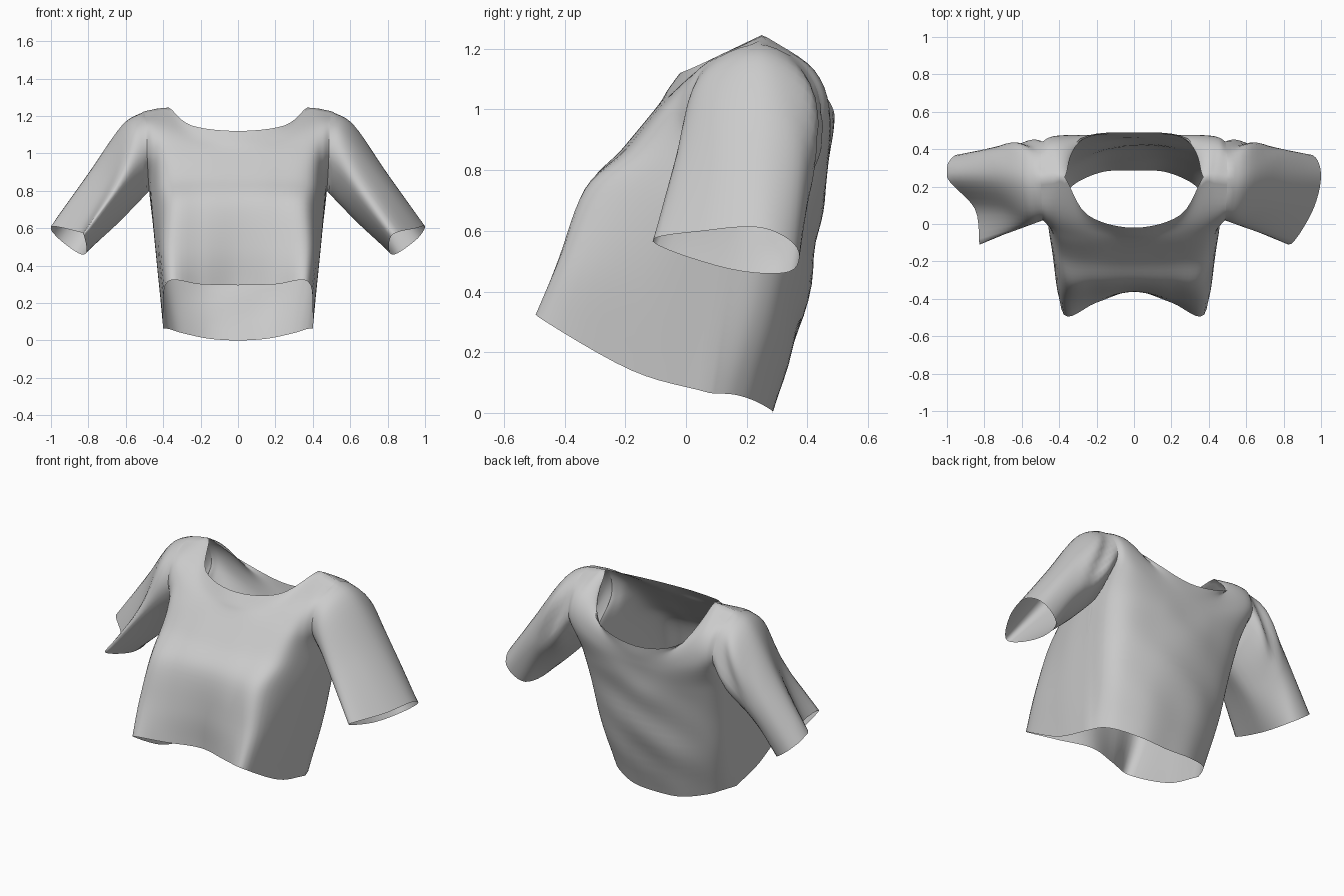
import bpy, bmesh, math
from mathutils import Vector

if "Cube" in bpy.data.objects:
    bpy.data.objects.remove(bpy.data.objects["Cube"])

STEP = 6  # subdivisions per control span


def spline(pts, closed=False):
    """Catmull-Rom curve sampled through the control points."""
    pts = [Vector(p) for p in pts]
    n = len(pts)
    if closed:
        ext = [pts[-1]] + pts + [pts[0], pts[1]]
    else:
        ext = [2 * pts[0] - pts[1]] + pts + [2 * pts[-1] - pts[-2]]
    out = []
    for i in range(n if closed else n - 1):
        a, b, c, d = ext[i:i + 4]
        for k in range(STEP):
            t = k / STEP
            out.append(0.5 * (2 * b + (c - a) * t + (2 * a - 5 * b + 4 * c - d) * t * t
                              + (3 * b - a - 3 * c + d) * t ** 3))
    return out if closed else out + [pts[-1]]


def surface(rows, closed=False):
    """Smooth grid of points through rows of control points."""
    rows = [spline(r, closed) for r in rows]
    return [list(r) for r in zip(*[spline(c) for c in zip(*rows)])]


def add_grid(bm, grid, closed=False, flip=False):
    vs = [[bm.verts.new(p) for p in r] for r in grid]
    n = len(vs[0])
    for r0, r1 in zip(vs, vs[1:]):
        for j in range(n if closed else n - 1):
            k = (j + 1) % n
            f = [r0[j], r0[k], r1[k], r1[j]]
            bm.faces.new(f[::-1] if flip else f)


def finish(bm, name):
    bmesh.ops.remove_doubles(bm, verts=bm.verts, dist=0.002)
    bmesh.ops.recalc_face_normals(bm, faces=bm.faces)
    me = bpy.data.meshes.new(name)
    bm.to_mesh(me)
    bm.free()
    me.shade_smooth()
    ob = bpy.data.objects.new(name, me)
    bpy.context.collection.objects.link(ob)


def mirrored(row):
    """Half row (side to centre) -> full row across the body."""
    return row + [(-x, y, z) for x, y, z in row[-2::-1]]


# Shared edges: side seam, shoulder line and armhole
side = [(.40, .08, .065), (.43, .12, .38), (.455, .15, .62), (.475, .20, .80)]
shoulder = [(.50, .24, 1.225), (.43, .25, 1.24), (.37, .25, 1.245)]
arm_front = [(.485, .03, .97), (.49, .06, 1.14)]
arm_back = [(.485, .43, .97), (.495, .39, 1.14)]

# Panels: rows from hem to neckline, points from side to centre
front = [
    [side[0], (.40, -.18, .14), (.375, -.485, .315), (.2, -.42, .30), (0, -.36, .295)],
    [side[1], (.43, -.15, .42), (.385, -.405, .50), (.2, -.39, .50), (0, -.36, .50)],
    [side[2], (.45, -.07, .67), (.375, -.31, .73), (.2, -.325, .74), (0, -.32, .74)],
    [side[3], (.46, .02, .83), (.39, -.17, .86), (.2, -.205, .87), (0, -.21, .87)],
    [arm_front[0], (.45, -.02, .99), (.38, -.07, 1.01), (.2, -.09, 1.01), (0, -.095, 1.01)],
    [arm_front[1], (.45, .05, 1.14), (.37, .04, 1.13), (.22, -.02, 1.08), (0, -.06, 1.065)],
    shoulder + [(.25, .05, 1.15), (0, -.02, 1.12)],
]
back = [
    [side[0], (.365, .16, .06), (.30, .225, .04), (.16, .28, .01), (0, .285, 0)],
    [side[1], (.41, .23, .34), (.34, .31, .33), (.18, .37, .32), (0, .385, .32)],
    [side[2], (.44, .28, .60), (.36, .37, .60), (.18, .42, .60), (0, .44, .60)],
    [side[3], (.46, .34, .80), (.37, .42, .78), (.18, .455, .76), (0, .46, .76)],
    [arm_back[0], (.45, .46, .97), (.37, .475, .95), (.18, .475, .88), (0, .475, .86)],
    [arm_back[1], (.45, .42, 1.13), (.37, .43, 1.11), (.21, .475, .97), (0, .485, .92)],
    shoulder + [(.29, .455, 1.05), (0, .49, .97)],
]

# Body
bm = bmesh.new()
armhole = []
for panel, is_back in ((front, False), (back, True)):
    grid = surface([mirrored(r) for r in panel])
    top, n = grid[-1], len(grid[-1])
    for j in range(2 * STEP + 1):  # both panels meet on the same shoulder line
        i = min(j // STEP, 1)
        p = Vector(shoulder[i]).lerp(Vector(shoulder[i + 1]), j / STEP - i)
        top[j] = p
        top[n - 1 - j] = Vector((-p.x, p.y, p.z))
    edge = [r[0].copy() for r in grid[3 * STEP:]]
    armhole += edge[:-1] if is_back else edge[:0:-1]
    if is_back:  # soft diagonal folds across the back
        for r in grid[1:-1]:
            for p in r:
                mask = max(0, 1 - (p.x / .4) ** 2) * max(0, 1 - ((p.z - .45) / .4) ** 2)
                p.y += .007 * mask * math.sin(20 * (p.z - .6 * p.x) + 6 * p.x * p.z)
    add_grid(bm, grid, flip=not is_back)
finish(bm, "shirt_body")

# Sleeves: rings from armhole to cuff (top, front top, front, bottom, back, back top)
rings = [
    [shoulder[0], arm_front[1], arm_front[0], side[3], arm_back[0], arm_back[1]],
    [(.62, .24, 1.15), (.58, .05, 1.08), (.56, .0, .90), (.56, .20, .71),
     (.59, .43, .84), (.63, .40, 1.04)],
    [(.80, .25, .89), (.75, .07, .87), (.68, -.05, .75), (.67, .20, .60),
     (.74, .385, .66), (.80, .385, .80)],
    [(1.0, .25, .61), (.95, .06, .60), (.825, -.11, .565), (.81, .14, .475),
     (.85, .34, .465), (.96, .365, .545)],
]
for name, s in (("right_sleeve", 1), ("left_sleeve", -1)):
    if s < 0:  # the left sleeve has a pinched fold along its front
        rings[2][1], rings[3][1] = (.70, .075, .84), (.85, .08, .58)
    bm = bmesh.new()
    grid = surface(rings, closed=True)
    grid[0] = [p.copy() for p in armhole]
    for i, r in enumerate(grid):  # gathered creases near the back of the shoulder
        fade = math.sin(math.pi * min(i / 10, 1))
        for p in r:
            if p.y > .25:
                p.y += .02 * fade * (p.y - .25) / .2 * math.sin(40 * (p.x + .5 * p.z))
            p.x = max(-1, min(1, p.x)) * s
    add_grid(bm, grid, closed=True, flip=s < 0)
    finish(bm, name)
